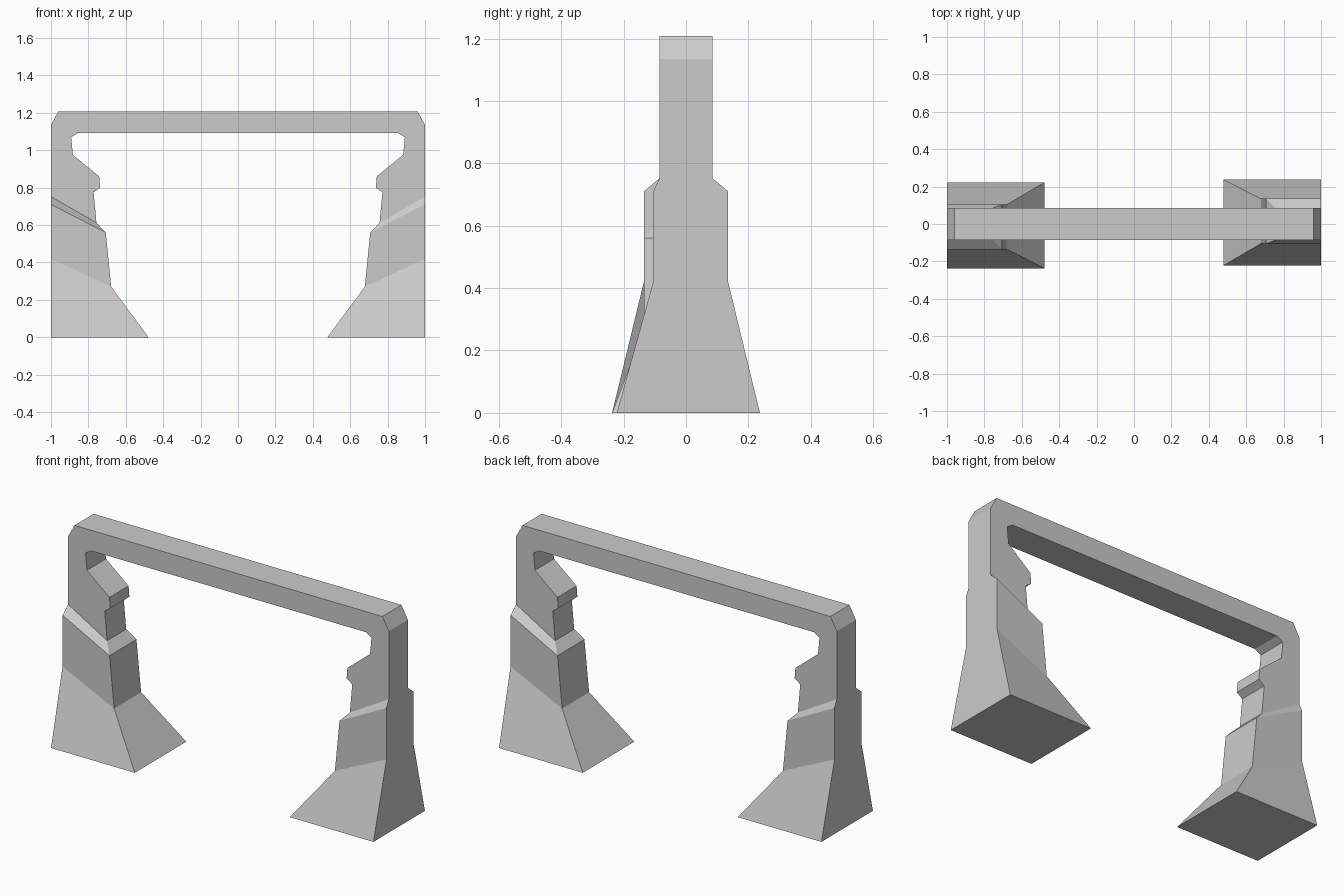
import bpy, bmesh

if "Cube" in bpy.data.objects:
    bpy.data.objects.remove(bpy.data.objects["Cube"])

T = 0.085  # half thickness of the upper frame


def make_object(name, bm):
    bmesh.ops.recalc_face_normals(bm, faces=bm.faces[:])
    mesh = bpy.data.meshes.new(name)
    bm.to_mesh(mesh)
    bm.free()
    obj = bpy.data.objects.new(name, mesh)
    bpy.context.collection.objects.link(obj)
    return obj


# Upper frame: mirrored half outline with stepped inner posts, open where it meets the legs
half = [(0.855, 1.092), (0.892, 1.07), (0.883, 0.975), (0.742, 0.86), (0.737, 0.80),
        (0.772, 0.775), (0.757, 0.612), (1.0, 0.752), (1.0, 1.135), (0.96, 1.208)]
outline = half + [(-x, z) for x, z in reversed(half)]
bm = bmesh.new()
front = [bm.verts.new((x, -T, z)) for x, z in outline]
back = [bm.verts.new((x, T, z)) for x, z in outline]
n = len(outline)
h = len(half)
for side in (front, back):
    bm.faces.new(side[:h])                                      # right post
    bm.faces.new(side[h:])                                      # left post
    bm.faces.new((side[0], side[h - 1], side[h], side[n - 1]))  # beam
for i in range(n):
    if i in (6, n - 8):  # the open undersides of the posts
        continue
    j = (i + 1) % n
    bm.faces.new((front[i], front[j], back[j], back[i]))
bm.normal_update()
bmesh.ops.triangulate(bm, faces=[f for f in bm.faces if len(f.verts) > 4],
                      ngon_method='EAR_CLIP')
make_object("arch_frame", bm)

# Flared legs: slanted rings as (inner x, inner z, outer z, front y, back y)
rings = [(0.478, 0.0, 0.0, -0.222, 0.237),
         (0.678, 0.27, 0.42, -0.105, 0.135),
         (0.707, 0.56, 0.71, -0.105, 0.135),
         (0.757, 0.612, 0.752, -T, T)]


def make_leg(name, s):
    # s = 1 right leg, s = -1 the same leg turned half way round
    bm = bmesh.new()
    loops = []
    for x, zi, zo, yf, yb in rings:
        pts = [(x, yf, zi), (1, yf, zo), (1, yb, zo), (x, yb, zi)]
        loops.append([bm.verts.new((s * px, s * py, pz)) for px, py, pz in pts])
    bm.faces.new(loops[0])
    for a, b in zip(loops, loops[1:]):
        for i in range(4):
            j = (i + 1) % 4
            bm.faces.new((a[i], a[j], b[j], b[i]))
    make_object(name, bm)


make_leg("right_leg", 1)
make_leg("left_leg", -1)
